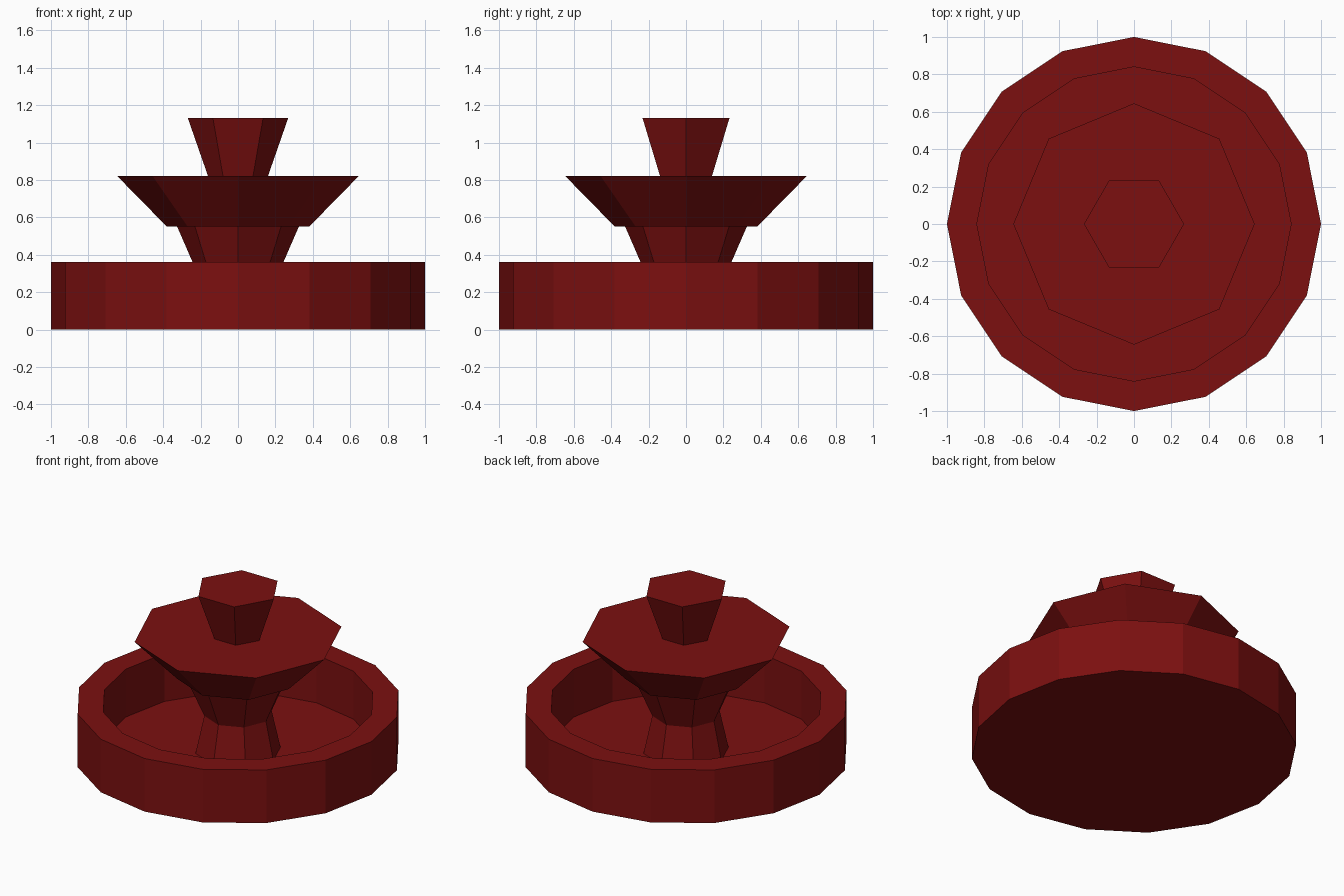
import bpy
import bmesh
from math import cos, sin, tau

cube = bpy.data.objects.get("Cube")
if cube:
    bpy.data.objects.remove(cube)

stone = bpy.data.materials.new("dark_red_stone")
stone.use_nodes = True
colour = (0.2, 0.005, 0.005, 1)
stone.diffuse_color = colour
stone.node_tree.nodes["Principled BSDF"].inputs["Base Color"].default_value = colour


def turned(name, sides, profile):
    """Faceted solid from (radius, height) rings, capped at both ends."""
    bm = bmesh.new()
    rings = [[bm.verts.new((r * cos(tau * i / sides), r * sin(tau * i / sides), z))
              for i in range(sides)] for r, z in profile]
    for low, high in zip(rings, rings[1:]):
        for i in range(sides):
            j = (i + 1) % sides
            bm.faces.new((low[i], low[j], high[j], high[i]))
    bm.faces.new(rings[0][::-1])
    bm.faces.new(rings[-1])
    bmesh.ops.recalc_face_normals(bm, faces=bm.faces)
    mesh = bpy.data.meshes.new(name)
    bm.to_mesh(mesh)
    bm.free()
    mesh.materials.append(stone)
    obj = bpy.data.objects.new(name, mesh)
    bpy.context.collection.objects.link(obj)
    return obj


# Round basin with a raised rim and sunken floor
turned("basin", 16, [(1, 0), (1, 0.36), (0.84, 0.36), (0.84, 0.035)])

# Waisted pedestal standing on the basin floor
turned("pedestal", 8, [(0.265, 0.035), (0.21, 0.285), (0.325, 0.55)])

# Flared upper dish
turned("upper_dish", 8, [(0.38, 0.55), (0.645, 0.82)])

# Flared six-sided finial
turned("finial", 6, [(0.16, 0.82), (0.268, 1.13)])
